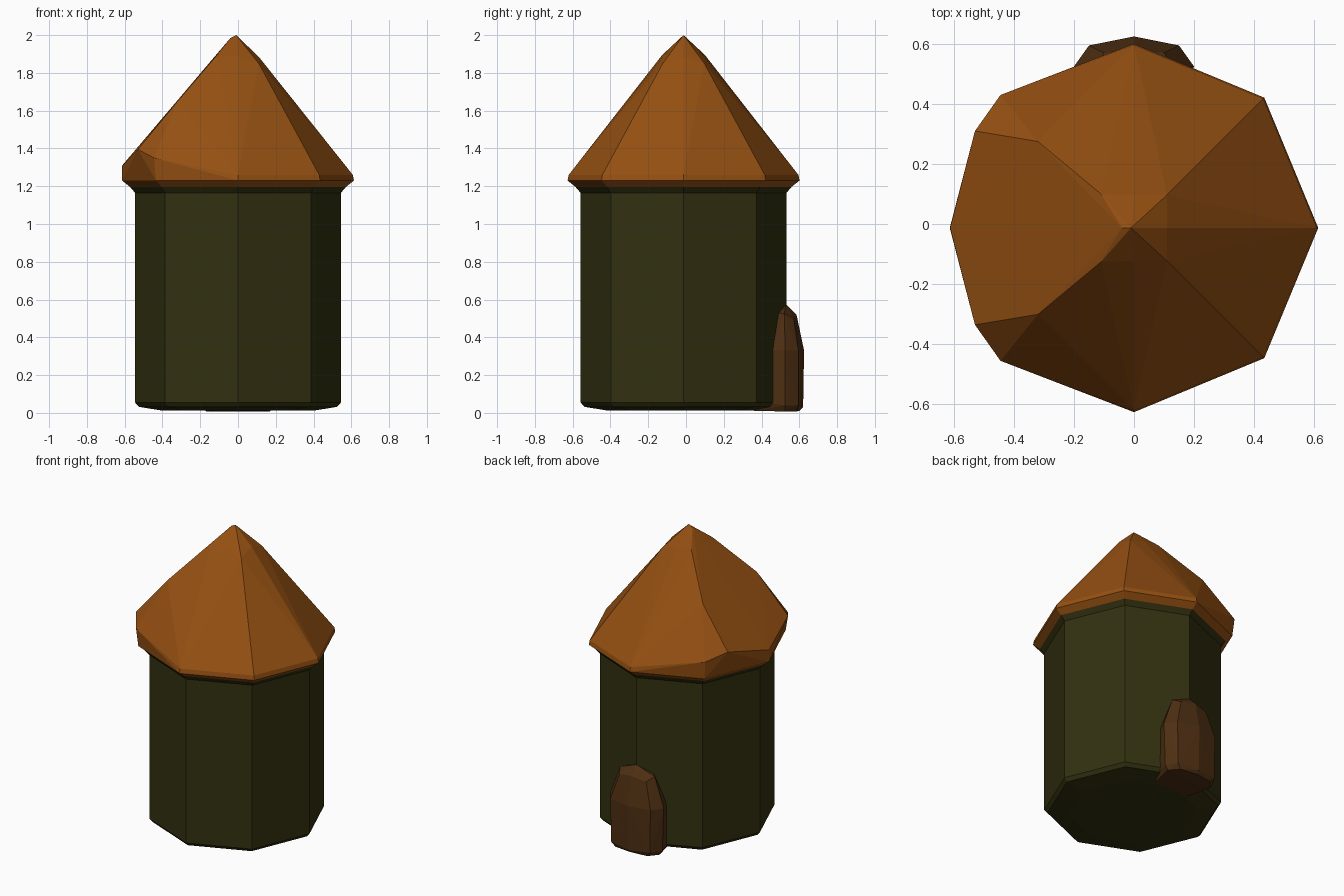
import bpy, bmesh, math

if "Cube" in bpy.data.objects:
    bpy.data.objects.remove(bpy.data.objects["Cube"])

CY = -0.013  # y of the tower axis


def material(name, rgb):
    m = bpy.data.materials.new(name)
    m.diffuse_color = (*rgb, 1)
    m.use_nodes = True
    m.node_tree.nodes["Principled BSDF"].inputs["Base Color"].default_value = m.diffuse_color
    return m


def finish(name, bm, mat):
    bmesh.ops.recalc_face_normals(bm, faces=bm.faces)
    me = bpy.data.meshes.new(name)
    bm.to_mesh(me)
    bm.free()
    me.materials.append(mat)
    ob = bpy.data.objects.new(name, me)
    bpy.context.collection.objects.link(ob)
    return ob


def hull(name, points, mat):
    """Faceted solid wrapped around a few points."""
    bm = bmesh.new()
    for p in points:
        bm.verts.new(p)
    res = bmesh.ops.convex_hull(bm, input=bm.verts)
    junk = [v for v in set(res["geom_interior"] + res["geom_unused"])
            if isinstance(v, bmesh.types.BMVert)]
    bmesh.ops.delete(bm, geom=junk, context='VERTS')
    return finish(name, bm, mat)


def ring(r, z):
    return [(r * math.cos(i * math.pi / 4), CY + r * math.sin(i * math.pi / 4), z)
            for i in range(8)]


def both(points, axis):
    """Mirror points across x (axis 0) or across the tower axis in y (axis 1)."""
    out = []
    for x, y, z in points:
        out.append((x, y, z))
        out.append((-x, y, z) if axis == 0 else (x, 2 * CY - y, z))
    return out


roof_mat = material("rust orange", (0.30, 0.08, 0.006))
wall_mat = material("dark olive", (0.032, 0.030, 0.005))
door_mat = material("dark brown", (0.075, 0.028, 0.006))

# Octagonal tower wall with a bevelled foot and a small flare under the eaves
bm = bmesh.new()
loops = [[bm.verts.new(p) for p in ring(r, z)] for r, z in
         [(0.40, 0.012), (0.525, 0.032), (0.545, 0.055), (0.545, 1.165), (0.575, 1.20)]]
for a, b in zip(loops, loops[1:]):
    for i in range(8):
        j = (i + 1) % 8
        bm.faces.new((a[i], a[j], b[j], b[i]))
bm.faces.new(loops[0])
bm.faces.new(loops[-1])
finish("tower_wall", bm, wall_mat)

# Pointed roof with a thick rim and a bulge on the left side
roof = ring(0.57, 1.195) + ring(0.614, 1.23)
roof += [p for p in ring(0.608, 1.26) if p[0] > -0.1]
roof += [(0.11, CY, 1.885), (0, CY + 0.11, 1.885), (0, CY - 0.11, 1.885),
         (-0.01, CY, 2.0), (-0.04, CY, 1.985), (-0.613, CY, 1.31)]
roof += both([(0.11, CY + 0.11, 1.85)], 1)
roof += both([(-0.445, 0.43, 1.35), (-0.53, 0.31, 1.395),
              (-0.32, 0.275, 1.65), (-0.11, 0.10, 1.895)], 1)
hull("roof", roof, roof_mat)

# Rounded door lump at the back
door = both([(0.13, 0.36, 0.01), (0.17, 0.525, 0.008), (0.12, 0.585, 0.008),
             (0.19, 0.525, 0.04), (0.145, 0.595, 0.04),
             (0.20, 0.525, 0.33), (0.15, 0.595, 0.33), (0.17, 0.45, 0.33),
             (0.13, 0.52, 0.525), (0.10, 0.57, 0.50), (0.09, 0.48, 0.53),
             (0.17, 0.445, 0.05)], 0)
door += [(0, 0.60, 0.01), (0, 0.62, 0.03), (0, 0.625, 0.33),
         (0, 0.585, 0.52), (0, 0.53, 0.575)]
hull("back_door", door, door_mat)
